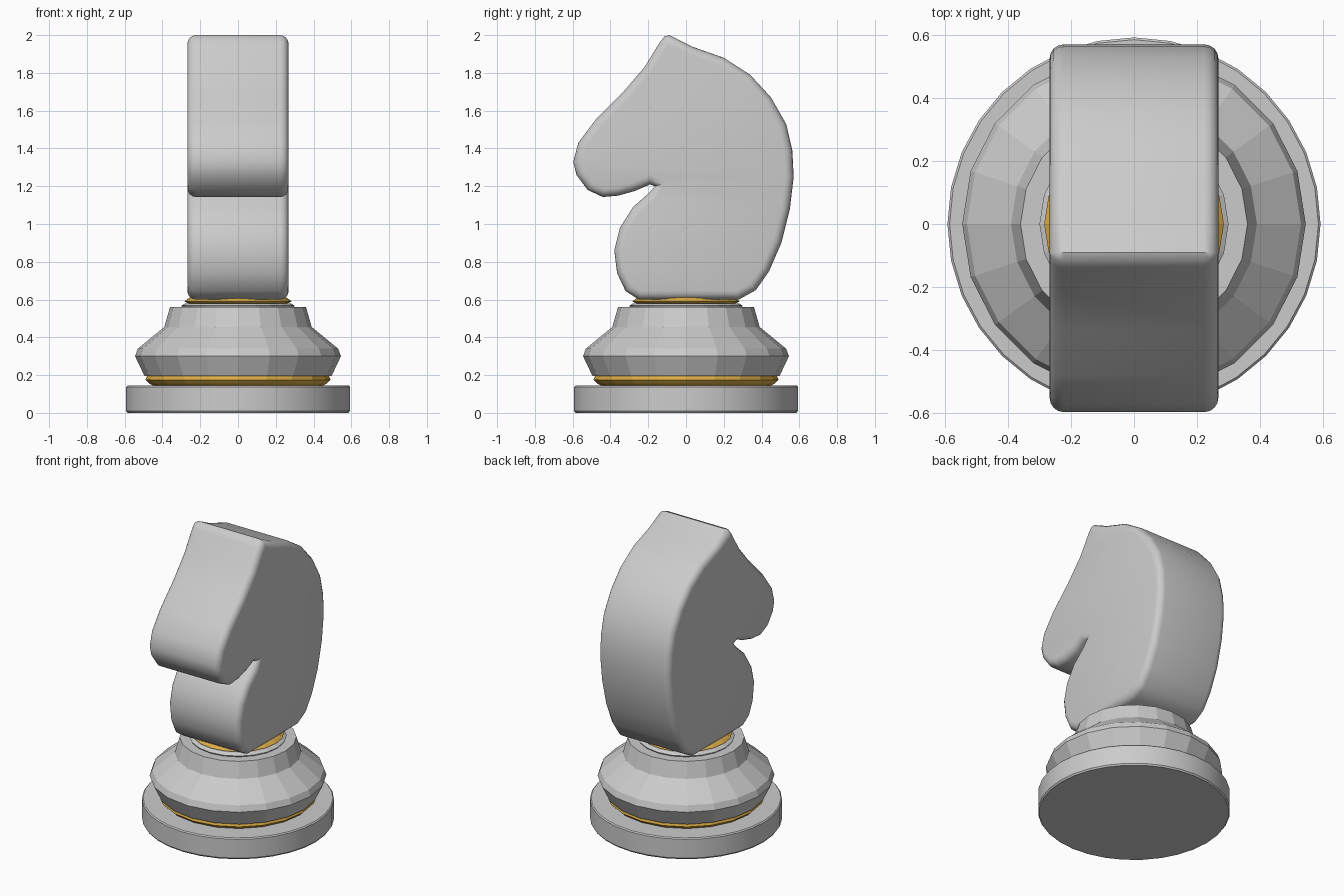
import bpy, bmesh, math

if "Cube" in bpy.data.objects:
    bpy.data.objects.remove(bpy.data.objects["Cube"])

gold = bpy.data.materials.new("gold")
gold.diffuse_color = (0.72, 0.42, 0.06, 1)
gold.use_nodes = True
gold.node_tree.nodes["Principled BSDF"].inputs["Base Color"].default_value = gold.diffuse_color


def finish(obj, angle):
    bpy.ops.object.select_all(action='DESELECT')
    obj.select_set(True)
    bpy.context.view_layer.objects.active = obj
    bpy.ops.object.shade_smooth_by_angle(angle=math.radians(angle))


def lathe(name, profile, sides, mat=None, smooth=None):
    """Turned solid from (radius, height) pairs, bottom to top."""
    bm = bmesh.new()
    rings = [[bm.verts.new((r * math.cos(2 * math.pi * i / sides),
                            r * math.sin(2 * math.pi * i / sides), z))
              for i in range(sides)] for r, z in profile]
    for a, b in zip(rings, rings[1:]):
        for i in range(sides):
            j = (i + 1) % sides
            bm.faces.new((a[i], a[j], b[j], b[i]))
    bm.faces.new(rings[0][::-1])
    bm.faces.new(rings[-1])
    mesh = bpy.data.meshes.new(name)
    bm.to_mesh(mesh)
    bm.free()
    obj = bpy.data.objects.new(name, mesh)
    bpy.context.collection.objects.link(obj)
    if mat:
        mesh.materials.append(mat)
    if smooth:
        finish(obj, smooth)
    return obj


# Turned stand with its gold bands
lathe("base_disc", [(0.585, 0), (0.592, 0.01), (0.592, 0.138), (0.585, 0.145)], 32, smooth=30)
lathe("lower_gold_band", [(0.44, 0.14), (0.47, 0.155), (0.49, 0.175), (0.48, 0.2)], 20, gold)
lathe("pedestal", [(0.495, 0.195), (0.545, 0.30), (0.53, 0.34), (0.39, 0.455),
                   (0.36, 0.56)], 20)
lathe("collar", [(0.29, 0.55), (0.30, 0.568), (0.28, 0.58)], 20)
lathe("upper_gold_band", [(0.25, 0.575), (0.285, 0.59), (0.25, 0.615)], 20, gold)

# Horse head: side outline (y, z), thickened along x with rounded rims
outline = [(-0.09, 2.0), (0.03, 1.94), (0.2, 1.88), (0.34, 1.79), (0.45, 1.67),
           (0.53, 1.53), (0.563, 1.39), (0.57, 1.25), (0.55, 1.08), (0.505, 0.9),
           (0.44, 0.75), (0.37, 0.65), (0.28, 0.6), (-0.25, 0.6), (-0.32, 0.645),
           (-0.365, 0.74), (-0.38, 0.86), (-0.35, 0.98), (-0.28, 1.09), (-0.19, 1.17),
           (-0.165, 1.2), (-0.19, 1.21), (-0.27, 1.175), (-0.36, 1.15), (-0.44, 1.143),
           (-0.52, 1.18), (-0.58, 1.26), (-0.597, 1.33), (-0.57, 1.43), (-0.48, 1.55),
           (-0.34, 1.69), (-0.22, 1.83), (-0.14, 1.96), (-0.115, 1.992)]
RIM = 0.045
curve = bpy.data.curves.new("horse_head", 'CURVE')
curve.dimensions = '2D'
curve.fill_mode = 'BOTH'
curve.extrude = 0.268 - RIM
curve.bevel_depth = RIM
curve.bevel_resolution = 3
curve.offset = -RIM
spline = curve.splines.new('POLY')
spline.points.add(len(outline) - 1)
for p, (y, z) in zip(spline.points, outline):
    p.co = (y, z, 0, 1)
spline.use_cyclic_u = True
head = bpy.data.objects.new("horse_head", curve)
bpy.context.collection.objects.link(head)
bpy.context.view_layer.objects.active = head
head.select_set(True)
for o in bpy.context.selected_objects:
    o.select_set(o == head)
bpy.ops.object.convert(target='MESH')
head = bpy.context.object
bm = bmesh.new()
bm.from_mesh(head.data)
for v in bm.verts:
    v.co = (v.co.z, v.co.x, v.co.y)
bmesh.ops.remove_doubles(bm, verts=bm.verts, dist=0.0005)
bmesh.ops.recalc_face_normals(bm, faces=bm.faces)
bm.to_mesh(head.data)
bm.free()
finish(head, 40)
